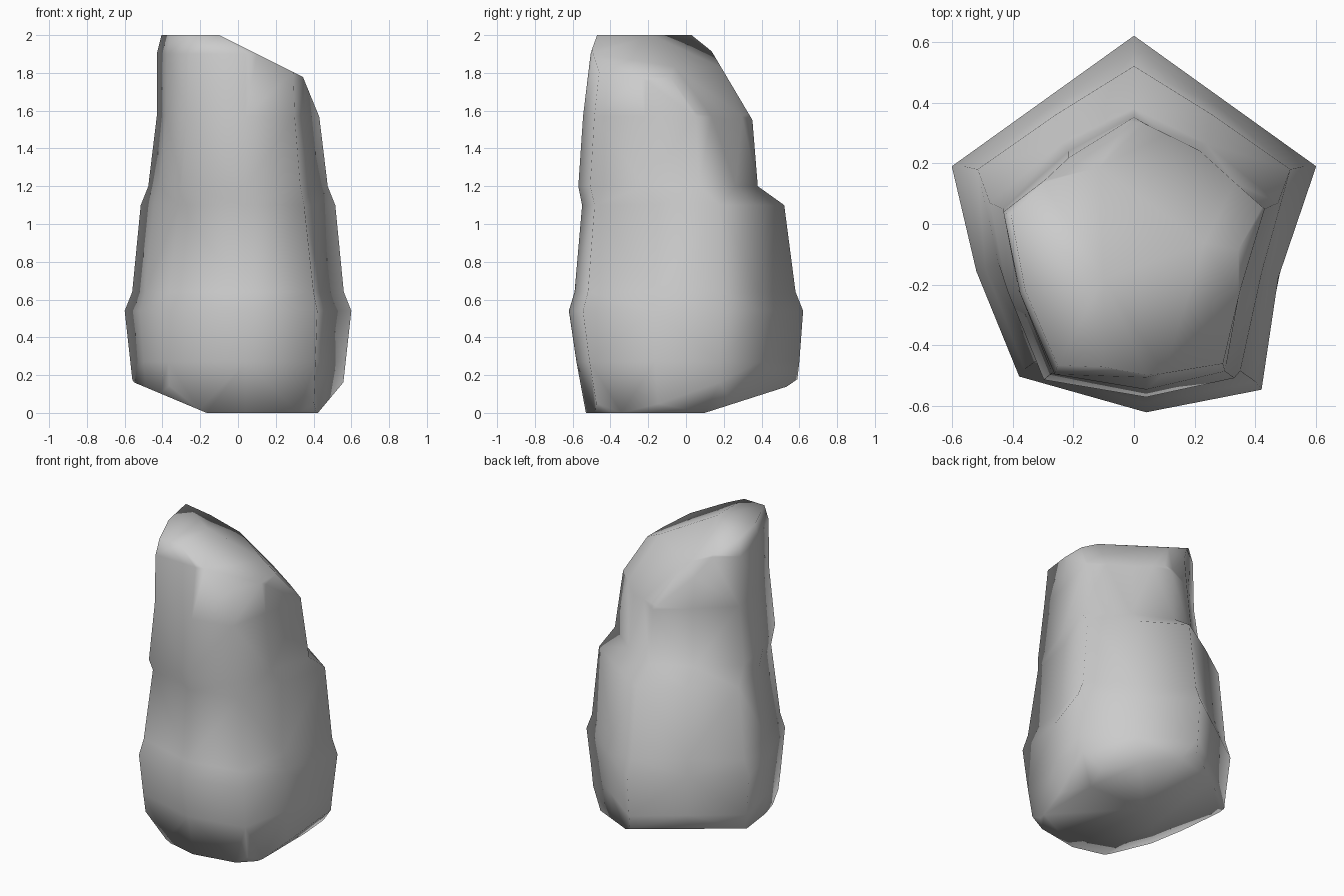
import bpy, bmesh
from mathutils import Vector

if "Cube" in bpy.data.objects:
    bpy.data.objects.remove(bpy.data.objects["Cube"])

# Rings: z, half width, side corner y, back y, front y, front corner x, back bulge
RINGS = [
    (0.00, 0.54, 0.18, 0.57, -0.53, 0.40, 0.00),
    (0.27, 0.57, 0.18, 0.60, -0.58, 0.41, 0.00),
    (0.54, 0.60, 0.19, 0.62, -0.62, 0.42, 0.00),
    (0.64, 0.56, 0.19, 0.58, -0.59, 0.40, 0.00),
    (1.10, 0.515, 0.18, 0.52, -0.55, 0.35, 0.01),
    (1.20, 0.475, 0.07, 0.38, -0.57, 0.33, 0.04),
    (1.57, 0.43, 0.05, 0.35, -0.545, 0.30, 0.04),
    (1.90, 0.43, 0.04, 0.31, -0.505, 0.29, 0.03),
    (2.00, 0.405, 0.03, 0.28, -0.475, 0.28, 0.02),
]


def ring_points(z, w, side, back, front, cx, bulge):
    """Irregular pentagon outline, counter-clockwise from the back corner."""
    mid = (side + back) / 2 + bulge
    dent = 0.035 if 0.5 < z < 0.7 else 0.01
    fr, fl = (0.88, 0.81) if z < 1.15 else (0.89, 0.90)
    if z > 1.8:
        fl = 0.98
    right_mid = (w + cx) / 2 - dent
    left_mid = (w + cx * 0.9) / 2 + 0.03
    pts = [
        (0, back), (-w * 0.5, mid), (-w, side),
        (-left_mid, (side + front * fl) / 2),
        (-cx * 0.9, front * fl), (0.04, front), (cx, front * fr),
        (right_mid, (side + front * fr) / 2),
        (w, side), (w * 0.5, mid),
    ]
    return [(x, y, z) for x, y in pts]


# Loft the boulder body
bm = bmesh.new()
loops = [[bm.verts.new(p) for p in ring_points(*r)] for r in RINGS]
n = len(loops[0])
for a, b in zip(loops, loops[1:]):
    for i in range(n):
        j = (i + 1) % n
        bm.faces.new((a[i], a[j], b[j], b[i]))
bm.faces.new(loops[0][::-1])
bm.faces.new(loops[-1])


def slice_off(point, normal):
    """Remove everything on the normal's side and cap the cut."""
    geom = bm.verts[:] + bm.edges[:] + bm.faces[:]
    cut = bmesh.ops.bisect_plane(bm, geom=geom, dist=1e-5, plane_co=Vector(point),
                                 plane_no=Vector(normal).normalized(), clear_outer=True)
    edges = [e for e in cut["geom_cut"] if isinstance(e, bmesh.types.BMEdge)]
    bmesh.ops.holes_fill(bm, edges=edges, sides=0)


# Sloping crown facets
slice_off((-0.10, 0, 2.0), (0.50, 0, 1))
slice_off((-0.10, -0.18, 2.0), (0.33, 0.48, 1))
slice_off((0.32, -0.10, 1.81), (0.69, 0.98, 1))
slice_off((0, 0.18, 1.84), (0, 0.27, 0.16))
slice_off((0.38, 0, 1.69), (0.22, 0, 0.09))
# Undercut base facets
slice_off((-0.19, 0, 0.01), (-0.42, 0, -1))
slice_off((0, 0.13, 0.01), (0, 0.32, -1))
slice_off((-0.10, 0.05, 0.01), (-0.26, 0.36, -1))
slice_off((0.44, 0, 0.02), (1.2, 0, -1))
slice_off((0.38, -0.45, 0.02), (0.7, -0.7, -1))
slice_off((-0.30, -0.50, 0.12), (-0.8, -0.6, -0.9))

bmesh.ops.remove_doubles(bm, verts=bm.verts, dist=0.008)
bmesh.ops.triangulate(bm, faces=bm.faces[:])
bmesh.ops.recalc_face_normals(bm, faces=bm.faces[:])

mesh = bpy.data.meshes.new("boulder")
bm.to_mesh(mesh)
bm.free()
rock = bpy.data.objects.new("boulder", mesh)
bpy.context.collection.objects.link(rock)

# Soft shading across the worn facets
bpy.context.view_layer.objects.active = rock
rock.select_set(True)
bpy.ops.object.shade_smooth()
